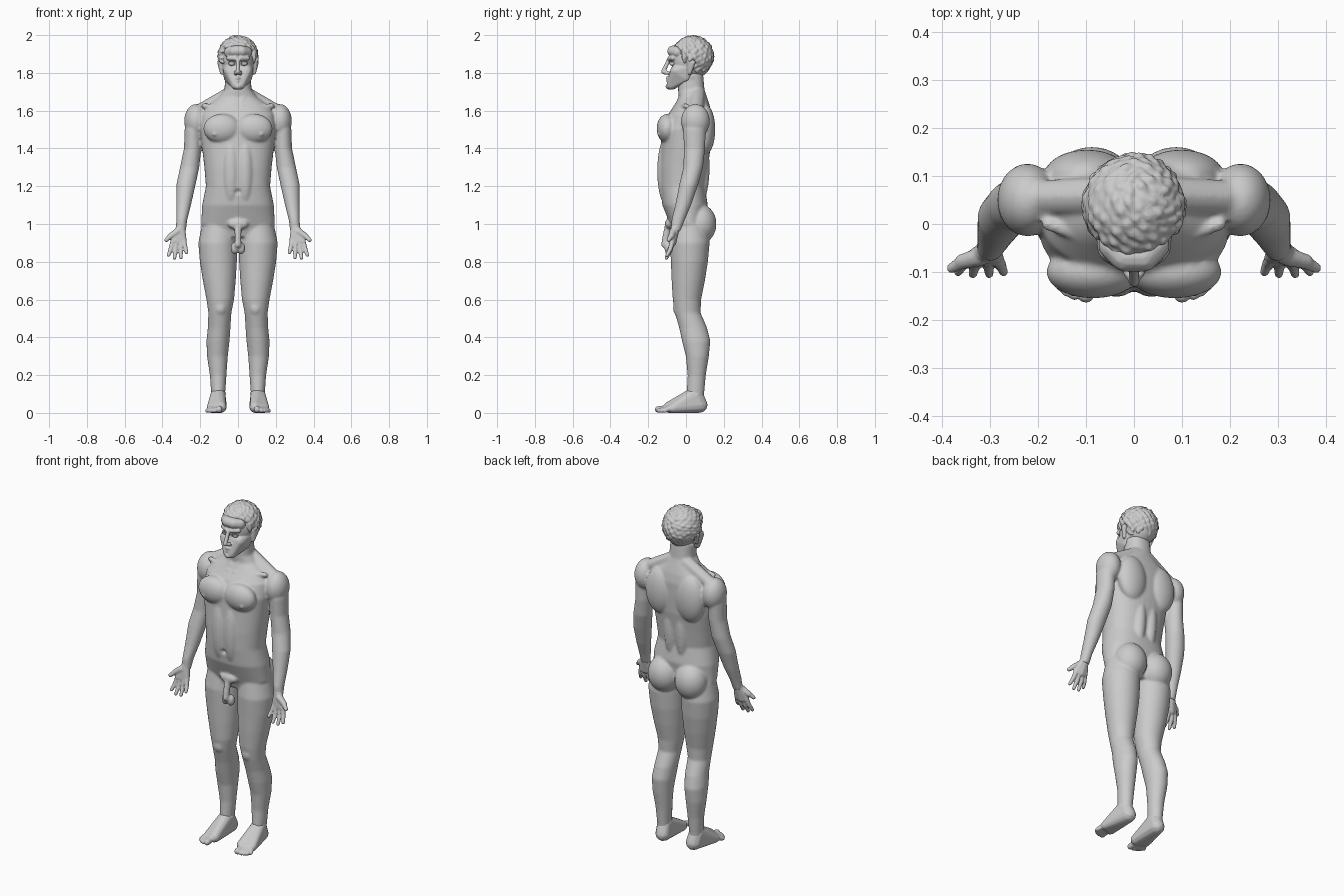
import bpy, bmesh, math, random
from mathutils import Vector, Matrix

random.seed(4)
cube = bpy.data.objects.get("Cube")
if cube:
    bpy.data.objects.remove(cube)

stone = bpy.data.materials.new("light_grey")
stone.use_nodes = True
GREY = (0.6, 0.6, 0.6, 1)
stone.diffuse_color = GREY
stone.node_tree.nodes["Principled BSDF"].inputs["Base Color"].default_value = GREY


def merge(bm, piece, both):
    """Add a closed piece to bm, with its mirror image if both."""
    mesh = bpy.data.meshes.new("piece")
    piece.to_mesh(mesh)
    piece.free()
    bm.from_mesh(mesh)
    if both:
        mesh.transform(Matrix.Scale(-1, 4, (1, 0, 0)))
        mesh.flip_normals()
        bm.from_mesh(mesh)
    bpy.data.meshes.remove(mesh)


def ball(bm, centre, radii, both=True):
    piece = bmesh.new()
    m = Matrix.Translation(centre) @ Matrix.Diagonal((*radii, 1))
    bmesh.ops.create_uvsphere(piece, u_segments=32, v_segments=20, radius=1, matrix=m)
    merge(bm, piece, both)


def hull(bm, balls, both=True):
    """Skin stretched over spheres given as (x, y, z, radius)."""
    src = bmesh.new()
    for x, y, z, r in balls:
        bmesh.ops.create_icosphere(src, subdivisions=2, radius=r,
                                   matrix=Matrix.Translation((x, y, z)))
    piece = bmesh.new()
    for v in src.verts:
        piece.verts.new(v.co)
    src.free()
    bmesh.ops.convex_hull(piece, input=piece.verts[:])
    loose = [v for v in piece.verts if not v.link_faces]
    bmesh.ops.delete(piece, geom=loose, context='VERTS')
    merge(bm, piece, both)


def loft(bm, rings, power=2.0, both=True, n=40):
    """Stack of level rings given as (x, y, z, half width, half depth)."""
    piece = bmesh.new()
    loops = []
    for x, y, z, rx, ry in rings:
        loop = []
        for i in range(n):
            c, s = math.cos(math.tau * i / n), math.sin(math.tau * i / n)
            px = math.copysign(abs(c) ** (2 / power), c)
            py = math.copysign(abs(s) ** (2 / power), s)
            loop.append(piece.verts.new((x + rx * px, y + ry * py, z)))
        loops.append(loop)
    for a, b in zip(loops, loops[1:]):
        for i in range(n):
            j = (i + 1) % n
            piece.faces.new((a[i], a[j], b[j], b[i]))
    piece.faces.new(loops[0][::-1])
    piece.faces.new(loops[-1])
    merge(bm, piece, both)


def finish(bm, name, voxel, rounds, dents=()):
    """Fuse the pieces into one smooth skin, then press in small dents."""
    mesh = bpy.data.meshes.new(name + "_pieces")
    bm.to_mesh(mesh)
    bm.free()
    ob = bpy.data.objects.new(name, mesh)
    bpy.context.collection.objects.link(ob)
    fuse = ob.modifiers.new("fuse", 'REMESH')
    fuse.mode = 'VOXEL'
    fuse.voxel_size = voxel
    soft = ob.modifiers.new("soften", 'SMOOTH')
    soft.factor, soft.iterations = 0.5, rounds
    dg = bpy.context.evaluated_depsgraph_get()
    skin = bpy.data.meshes.new_from_object(ob.evaluated_get(dg))
    ob.modifiers.clear()
    ob.data = skin
    skin.name = name
    bpy.data.meshes.remove(mesh)
    for spot, size, depth in dents:
        for v in skin.vertices:
            v.co.y += depth * math.exp(-((v.co - Vector(spot)).length / size) ** 2)
    skin.materials.clear()
    skin.materials.append(stone)
    skin.polygons.foreach_set("use_smooth", [True] * len(skin.polygons))
    skin.update()
    return ob


# Torso: height, half width, front, back
body = bmesh.new()
torso = [(.93, .16, -.06, .08), (1.0, .195, -.085, .1), (1.1, .19, -.125, .115),
         (1.2, .17, -.138, .1), (1.3, .178, -.14, .115), (1.4, .19, -.135, .13),
         (1.5, .2, -.13, .135), (1.58, .195, -.095, .135), (1.63, .16, -.06, .125),
         (1.67, .105, -.038, .112), (1.71, .072, -.042, .098), (1.8, .066, -.04, .09)]
loft(body, [(0, (f + b) / 2, z, w, (b - f) / 2) for z, w, f, b in torso], 2.3, False)

# Legs and arms
loft(body, [(.1, .02, 1.0, .09, .09), (.108, .02, .9, .102, .105),
            (.104, .018, .8, .098, .098), (.099, .012, .7, .087, .088),
            (.094, .005, .6, .073, .075), (.096, .009, .53, .061, .068),
            (.1, .038, .45, .06, .074), (.106, .054, .38, .061, .075),
            (.109, .06, .3, .055, .061), (.105, .057, .2, .044, .048),
            (.105, .05, .1, .037, .046), (.105, .05, .05, .036, .045)])
loft(body, [(.215, .05, 1.6, .04, .05), (.238, .045, 1.5, .045, .06),
            (.24, .045, 1.4, .046, .056), (.256, .038, 1.3, .051, .052),
            (.275, .015, 1.21, .051, .05), (.288, -.015, 1.1, .039, .042),
            (.298, -.042, 1.02, .029, .035), (.303, -.055, .96, .027, .024)])

# Muscle masses: chest, back, shoulder, seat, belly, nipple, knee
for spot, radii in [((.085, -.1, 1.505), (.098, .055, .078)),
                    ((.098, .1, 1.5), (.09, .055, .135)),
                    ((.222, .05, 1.545), (.063, .076, .09)),
                    ((.088, .074, 1.0), (.093, .087, .105)),
                    ((.037, -.112, 1.28), (.045, .04, .17)),
                    ((.037, .07, 1.3), (.045, .055, .2)),
                    ((.125, -.147, 1.475), (.009, .007, .009)),
                    ((.093, -.035, .555), (.036, .034, .045))]:
    ball(body, spot, radii)
hull(body, [(.04, .06, 1.69, .04), (.2, .055, 1.6, .037)])
hull(body, [(.02, -.058, 1.62, .012), (.18, .0, 1.625, .014)])
hull(body, [(.06, .03, 1.78, .014), (.018, -.045, 1.64, .011)])

# Groin anatomy
ball(body, (0, -.09, 1.0), (.055, .022, .028), False)
hull(body, [(0, -.095, .985, .02), (0, -.115, .89, .018)], False)
ball(body, (.017, -.09, .872), (.022, .024, .033))
finish(body, "body", .0065, 7, [((0, -.14, 1.17), .012, .016)])

# Hands: palm, thumb, then fingers as knuckle and tip
hands = bmesh.new()
hull(hands, [(.303, -.055, .985, .024), (.345, -.075, .905, .015),
             (.285, -.07, .905, .014), (.318, -.068, .9, .017)])
hull(hands, [(.32, -.068, .96, .02), (.358, -.078, .935, .016)])
hull(hands, [(.355, -.078, .938, .015), (.38, -.092, .915, .011)])
for kx, tx, ty, tz in [(.345, .367, -.1, .835), (.326, .336, -.104, .82),
                       (.304, .302, -.104, .822), (.286, .272, -.1, .848)]:
    mid = ((kx + tx) / 2, -.083, (.9 + tz) / 2)
    hull(hands, [(kx, -.073, .905, .014), (*mid, .0125)])
    hull(hands, [(*mid, .0125), (tx, ty, tz, .0095)])
finish(hands, "hands", .004, 3)

# Feet with toes
feet = bmesh.new()
hull(feet, [(.1, .073, .042, .042), (.09, -.09, .03, .03), (.143, -.07, .024, .024),
            (.105, .05, .1, .04), (.105, -.02, .06, .03)])
hull(feet, [(.076, .045, .1, .013), (.134, .055, .09, .013)])
for x, y, r in [(.1, -.147, .018), (.124, -.147, .0125), (.14, -.14, .012),
                (.153, -.129, .0115), (.163, -.113, .011)]:
    hull(feet, [(x * .7 + .03, -.08, .026, .017), (x, y, r, r)])
finish(feet, "feet", .0045, 3)

# Head: skull, face, nose, lips, brows, ears
head = bmesh.new()
ball(head, (0, .027, 1.865), (.088, .107, .1), False)
hull(head, [(s * x, y, z, r) for s in (-1, 1) for x, y, z, r in
            [(.012, -.076, 1.737, .027), (.052, .0, 1.775, .024),
             (.043, -.05, 1.81, .034), (.055, .02, 1.83, .03)]], False)
hull(head, [(.02, -.07, 1.915, .03), (.045, -.045, 1.91, .03), (-.02, -.07, 1.915, .03),
            (-.045, -.045, 1.91, .03)], False)
hull(head, [(.012, -.088, 1.876, .012), (.05, -.068, 1.878, .013)])
hull(head, [(0, -.12, 1.806, .012), (0, -.092, 1.868, .011)], False)
hull(head, [(0, -.113, 1.803, .012), (.013, -.1, 1.8, .011)])
hull(head, [(0, -.097, 1.773, .01), (.02, -.086, 1.768, .006)])
hull(head, [(0, -.095, 1.757, .01), (.018, -.086, 1.76, .006)])
ball(head, (0, -.09, 1.728), (.02, .018, .016), False)
hull(head, [(.09, .02, 1.862, .013), (.098, .038, 1.855, .013), (.086, .02, 1.8, .01)])
finish(head, "head", .004, 4)

# Eyes with lids
eyes = bmesh.new()
ball(eyes, (.033, -.072, 1.848), (.017, .016, .011))
hull(eyes, [(.02, -.084, 1.856, .004), (.033, -.088, 1.86, .004), (.047, -.078, 1.856, .004)])
finish(eyes, "eyes", .003, 2)

# Hair: a cap covered in swept, tapering locks
hair = bmesh.new()
ball(hair, (0, .037, 1.888), (.094, .1, .094), False)
centre = Vector((0, .035, 1.888))
for i in range(190):
    up = 1 - 1.75 * (i + .5) / 190
    turn = i * 2.39996
    flat = math.sqrt(1 - up * up)
    d = Vector((flat * math.cos(turn), flat * math.sin(turn), up))
    # Keep the face and the ears clear
    limit = .42 if d.y < -.45 else (-.25 if d.y < .1 else -.8)
    if up < limit:
        continue
    sweep = Vector((-d.y, d.x, 0)) * random.uniform(.3, 1) + Vector((.35, -.5, -.3))
    sweep = (sweep - d * sweep.dot(d)).normalized()
    balls = []
    for step, lift, r in [(-.25, .98, .013), (.03, 1.04, .012), (.3, 1.07, .004)]:
        p = (d + sweep * step).normalized() * (lift + random.uniform(-.04, .02))
        q = centre + Vector((p.x * .095, p.y * .1, p.z * .098))
        balls.append((*q, r))
    hull(hair, balls[:2], False)
    hull(hair, balls[1:], False)
finish(hair, "hair", .004, 1)
